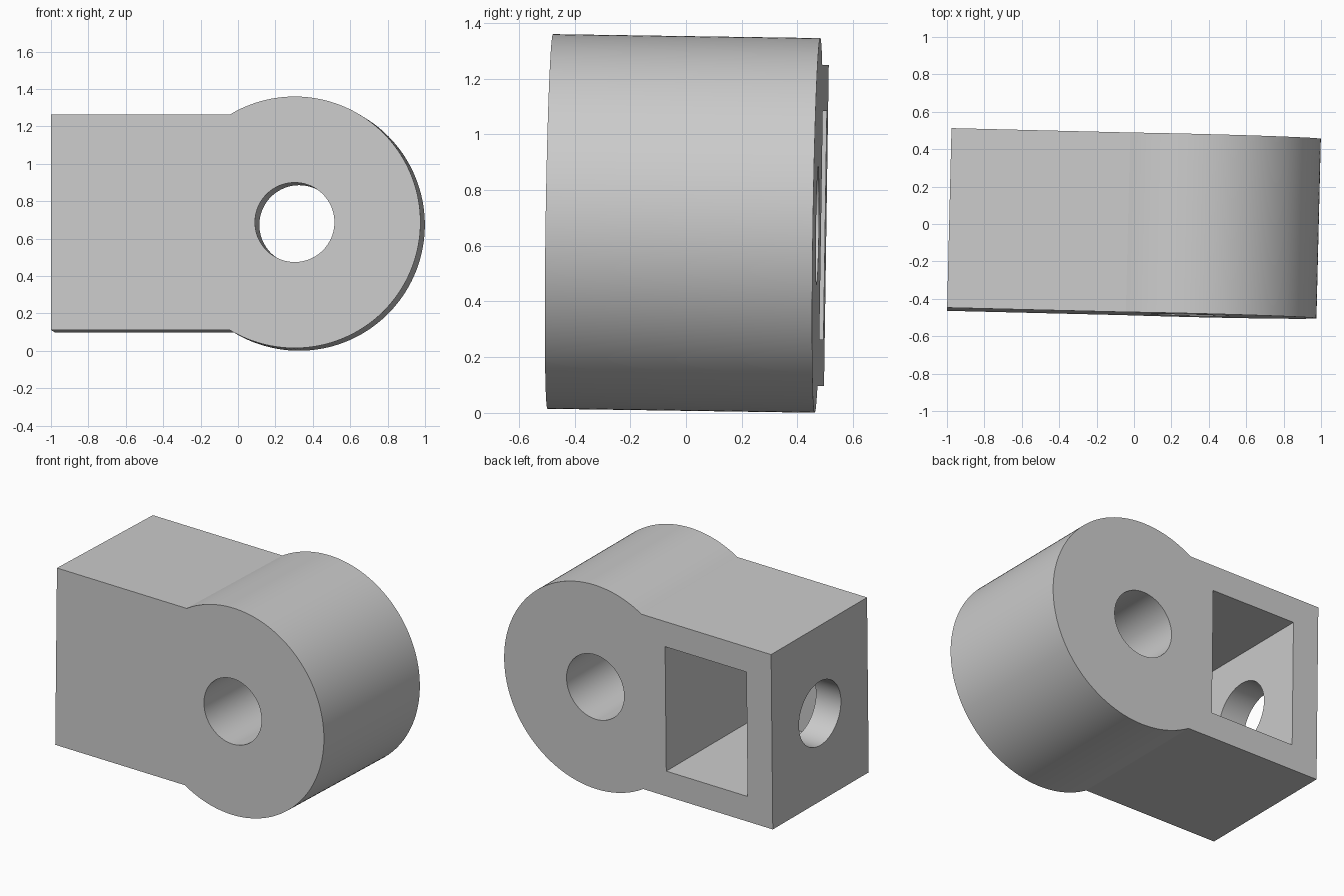
import bpy
import bmesh
import math
from mathutils import Matrix

default = bpy.data.objects.get("Cube")
if default:
    bpy.data.objects.remove(default, do_unlink=True)

# Main dimensions
DEPTH = 0.96
EYE_X, EYE_R, BORE_R = 0.315, 0.6725, 0.2125
END_X, HALF_H = -0.988, 0.576
POCKET_W, POCKET_H, POCKET_D = 0.6, 0.82, 0.9
END_WALL = 0.184

grey = bpy.data.materials.new("plain grey")
grey.use_nodes = True
colour = (0.6, 0.6, 0.6, 1)
grey.diffuse_color = colour
grey.node_tree.nodes["Principled BSDF"].inputs["Base Color"].default_value = colour


def make_object(name, bm):
    bmesh.ops.recalc_face_normals(bm, faces=bm.faces)
    mesh = bpy.data.meshes.new(name)
    bm.to_mesh(mesh)
    bm.free()
    obj = bpy.data.objects.new(name, mesh)
    bpy.context.collection.objects.link(obj)
    mesh.materials.append(grey)
    return obj


def cylinder(name, radius, length, location, axis):
    bm = bmesh.new()
    matrix = Matrix.Translation(location) @ Matrix.Rotation(math.pi / 2, 4, axis)
    bmesh.ops.create_cone(bm, cap_ends=True, segments=96, radius1=radius,
                          radius2=radius, depth=length, matrix=matrix)
    return make_object(name, bm)


def box(name, size, location):
    bm = bmesh.new()
    matrix = Matrix.Translation(location) @ Matrix.Diagonal((*size, 1))
    bmesh.ops.create_cube(bm, size=1, matrix=matrix)
    return make_object(name, bm)


# Body: square shank running into a round eye, as one extruded outline
join = math.pi - math.asin(HALF_H / EYE_R)
steps = 120
outline = [(END_X, HALF_H), (END_X, -HALF_H)]
for i in range(steps + 1):
    a = -join + 2 * join * i / steps
    outline.append((EYE_X + EYE_R * math.cos(a), EYE_R * math.sin(a)))
bm = bmesh.new()
face = bm.faces.new([bm.verts.new((x, -DEPTH / 2, z)) for x, z in outline])
extruded = bmesh.ops.extrude_face_region(bm, geom=[face], use_keep_orig=True)
bmesh.ops.translate(bm, vec=(0, DEPTH, 0),
                    verts=[v for v in extruded["geom"] if isinstance(v, bmesh.types.BMVert)])
body = make_object("bracket_body", bm)

# Cutters: through bore, pocket open at the back, and hole in the end wall
pocket_x = END_X + END_WALL + POCKET_W / 2
cutters = [
    cylinder("bore_cutter", BORE_R, 2, (EYE_X, 0, 0), 'X'),
    box("pocket_cutter", (POCKET_W, POCKET_D + 0.1, POCKET_H),
        (pocket_x, DEPTH / 2 + 0.05 - POCKET_D / 2, 0)),
    cylinder("end_hole_cutter", 0.21, 0.6, (END_X, 0, 0), 'Y'),
]
bpy.context.view_layer.objects.active = body
for cutter in cutters:
    cutter.hide_render = True
    mod = body.modifiers.new("cut", 'BOOLEAN')
    mod.operation = 'DIFFERENCE'
    mod.solver = 'EXACT'
    mod.object = cutter
    bpy.ops.object.modifier_apply(modifier=mod.name)
    bpy.data.objects.remove(cutter, do_unlink=True)

# Smooth curved walls, sharp edges, slight lean
bpy.ops.object.select_all(action='DESELECT')
body.select_set(True)
bpy.ops.object.shade_smooth_by_angle(angle=math.radians(25))
body.location = (0, 0, 0.68)
body.rotation_euler = (-0.0148, 0, -0.0245)
